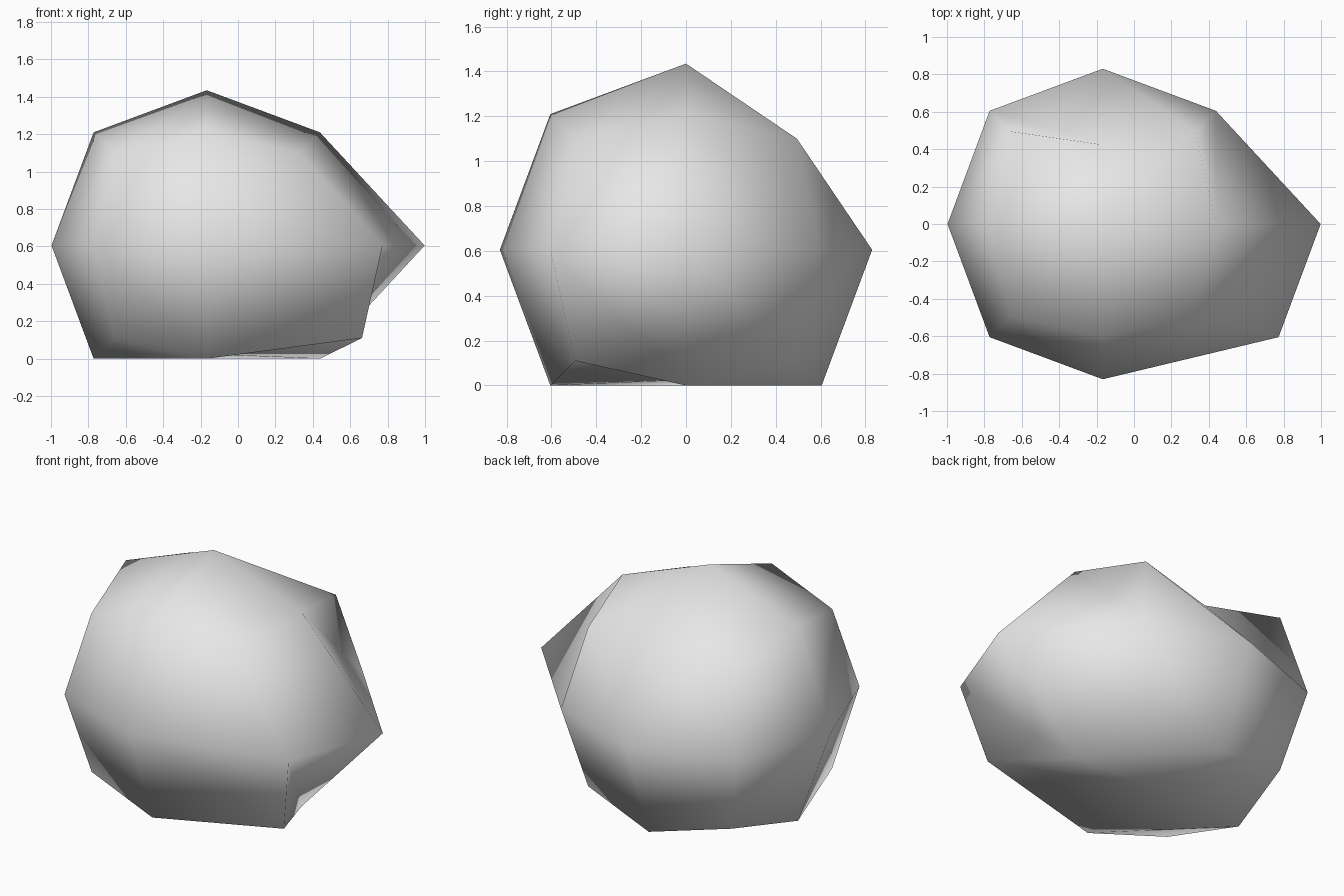
import bpy
import bmesh
from mathutils import Vector

cube = bpy.data.objects.get("Cube")
if cube:
    bpy.data.objects.remove(cube, do_unlink=True)

# Stone colour
stone = bpy.data.materials.new("pale_grey_stone")
stone.use_nodes = True
colour = (0.8, 0.8, 0.8, 1)
stone.diffuse_color = colour
stone.node_tree.nodes["Principled BSDF"].inputs["Base Color"].default_value = colour

# Base ball: a cube divided once, with each point pushed out to a rounded shape
bm = bmesh.new()
bmesh.ops.create_cube(bm, size=2)
bmesh.ops.subdivide_edges(bm, edges=bm.edges[:], cuts=1, use_grid_fill=True)
reach = {1: 0.83, 2: 0.605, 3: 0.495}  # face centre, edge middle, corner
centre = Vector((-0.167, 0, 0.605))
bulge = {(1, 0, 0), (1, -1, 0), (1, -1, -1)}  # points pulled out on the left side
dents = {(0, 1, 1), (0, 0, -1)}  # points pushed in at the back and underneath

for v in bm.verts:
    key = tuple(round(c) for c in v.co)
    v.co = Vector(key) * reach[sum(abs(c) for c in key)]
    if key in dents:
        v.co *= 0.7
    if key in bulge:
        v.co.x += 0.335
    v.co += centre

bmesh.ops.recalc_face_normals(bm, faces=bm.faces[:])
for f in bm.faces:
    f.smooth = True

mesh = bpy.data.meshes.new("rock")
bm.to_mesh(mesh)
bm.free()
mesh.materials.append(stone)
rock = bpy.data.objects.new("rock", mesh)
bpy.context.collection.objects.link(rock)
